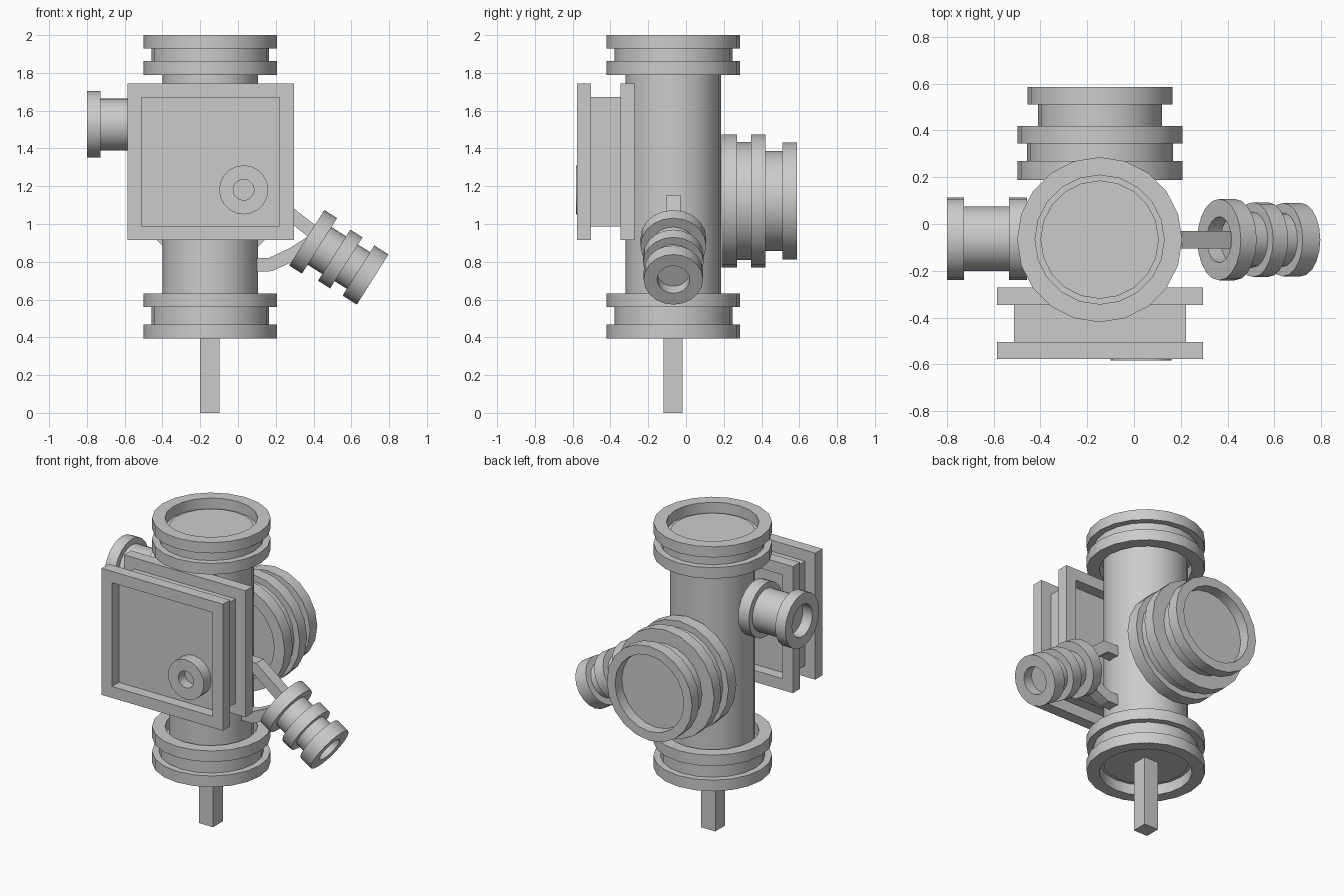
import bpy, bmesh
from mathutils import Vector

if "Cube" in bpy.data.objects:
    bpy.data.objects.remove(bpy.data.objects["Cube"])

CX, CY = -0.147, -0.067      # main axis of the body
SIDES = 20


def finish(name, bm, smooth=False):
    bmesh.ops.recalc_face_normals(bm, faces=bm.faces)
    me = bpy.data.meshes.new(name)
    bm.to_mesh(me)
    bm.free()
    ob = bpy.data.objects.new(name, me)
    bpy.context.collection.objects.link(ob)
    if smooth:
        bpy.ops.object.select_all(action='DESELECT')
        ob.select_set(True)
        bpy.context.view_layer.objects.active = ob
        bpy.ops.object.shade_smooth_by_angle()
    return ob


def skin(name, rings, smooth=False):
    """Bridge successive point rings and cap both ends."""
    bm = bmesh.new()
    loops = [[bm.verts.new(p) for p in r] for r in rings]
    n = len(loops[0])
    for a, b in zip(loops, loops[1:]):
        for i in range(n):
            j = (i + 1) % n
            bm.faces.new((a[i], a[j], b[j], b[i]))
    bm.faces.new(loops[0])
    bm.faces.new(loops[-1])
    return finish(name, bm, smooth)


def lathe(name, origin, axis, profile, n=SIDES):
    """Turn (distance along axis, radius) points around an axis."""
    from math import cos, sin, tau
    q = Vector(axis).to_track_quat('Z', 'Y')
    o = Vector(origin)
    rings = [[o + q @ Vector((r * cos(tau * i / n), r * sin(tau * i / n), t))
              for i in range(n)] for t, r in profile]
    return skin(name, rings, True)


def spool(bands, hole_a, hole_b, depth=0.07):
    """Profile of stacked bands (start, end, radius) with a recess in each end."""
    a, b = bands[0][0], bands[-1][1]
    p = [(a + depth, hole_a), (a, hole_a)]
    for s, e, r in bands:
        p += [(s, r), (e, r)]
    return p + [(b, hole_b), (b - depth, hole_b)]


def box(name, lo, hi):
    bm = bmesh.new()
    bmesh.ops.create_cube(bm, size=1)
    lo, hi = Vector(lo), Vector(hi)
    for v in bm.verts:
        v.co = (lo + hi) / 2 + v.co * (hi - lo)
    return finish(name, bm)


def arm(name, path, t=0.072, w=0.075):
    """Square bar following an x-z path."""
    pts = [Vector(p) for p in path]
    rings = []
    for i, p in enumerate(pts):
        d = (pts[min(i + 1, len(pts) - 1)] - pts[max(i - 1, 0)]).normalized()
        nrm = Vector((-d.y, d.x)) * t / 2
        rings.append([(p.x + s * nrm.x, CY + k * w / 2, p.y + s * nrm.y)
                      for s, k in ((1, 1), (1, -1), (-1, -1), (-1, 1))])
    return skin(name, rings)


# upright body and stand
lathe("body_tube", (CX, CY, 0), (0, 0, 1), [(0.46, 0.253), (1.94, 0.253)])
box("stand_post", (-0.20, -0.118, 0), (-0.098, -0.018, 0.5))

# top and bottom grooved collars
R, G, H = 0.353, 0.312, 0.276
lathe("top_collar", (CX, CY, 0), (0, 0, 1),
      spool([(1.79, 1.863, R), (1.863, 1.93, G), (1.93, 2.0, R)], H, H))
lathe("bottom_collar", (CX, CY, 0), (0, 0, 1),
      spool([(0.395, 0.468, R), (0.468, 0.56, G), (0.56, 0.632, R)], H, H))

# stepped round port on the back
lathe("back_port", (-0.145, 0, 1.122), (0, 1, 0),
      spool([(0.188, 0.27, R), (0.27, 0.345, G), (0.345, 0.42, R),
             (0.42, 0.512, 0.265), (0.512, 0.587, 0.31)], H, 0.25))

# left nozzle with its short link to the body
lathe("left_nozzle", (0, -0.063, 1.527), (-1, 0, 0),
      spool([(0.457, 0.535, 0.176), (0.535, 0.727, 0.138), (0.727, 0.8, 0.176)],
            0.105, 0.105))
lathe("left_nozzle_link", (0, -0.063, 1.527), (-1, 0, 0),
      [(0.36, 0.07), (0.55, 0.07)])

# front box: two recessed square plates joined by a narrower block
X0, X1, Z0, Z1 = -0.586, 0.296, 0.914, 1.745
plate = [(0.075, -0.506), (0.075, -0.578), (0, -0.578), (0, -0.504),
         (0.073, -0.504), (0.073, -0.346), (0, -0.346), (0, -0.272),
         (0.075, -0.272), (0.075, -0.344)]
skin("front_box", [[(X0 + i, y, Z0 + i), (X1 - i, y, Z0 + i),
                    (X1 - i, y, Z1 - i), (X0 + i, y, Z1 - i)] for i, y in plate])
lathe("front_knob", (0.03, 0, 1.181), (0, -1, 0),
      [(0.50, 0.13), (0.583, 0.13), (0.583, 0.055), (0.515, 0.055)])

# tilted nozzle on the right, held by two bent arms
lathe("right_nozzle", (0.364, CY, 0.927), (0.845, 0, -0.535),
      spool([(0, 0.08, 0.174), (0.08, 0.172, 0.118), (0.172, 0.248, 0.16),
             (0.248, 0.324, 0.115), (0.324, 0.413, 0.157)], 0.098, 0.086))
arm("upper_arm", [(0.05, 1.12), (0.19, 1.12), (0.42, 0.94)])
arm("lower_arm", [(0.05, 0.785), (0.17, 0.785), (0.29, 0.84), (0.40, 0.91)])
